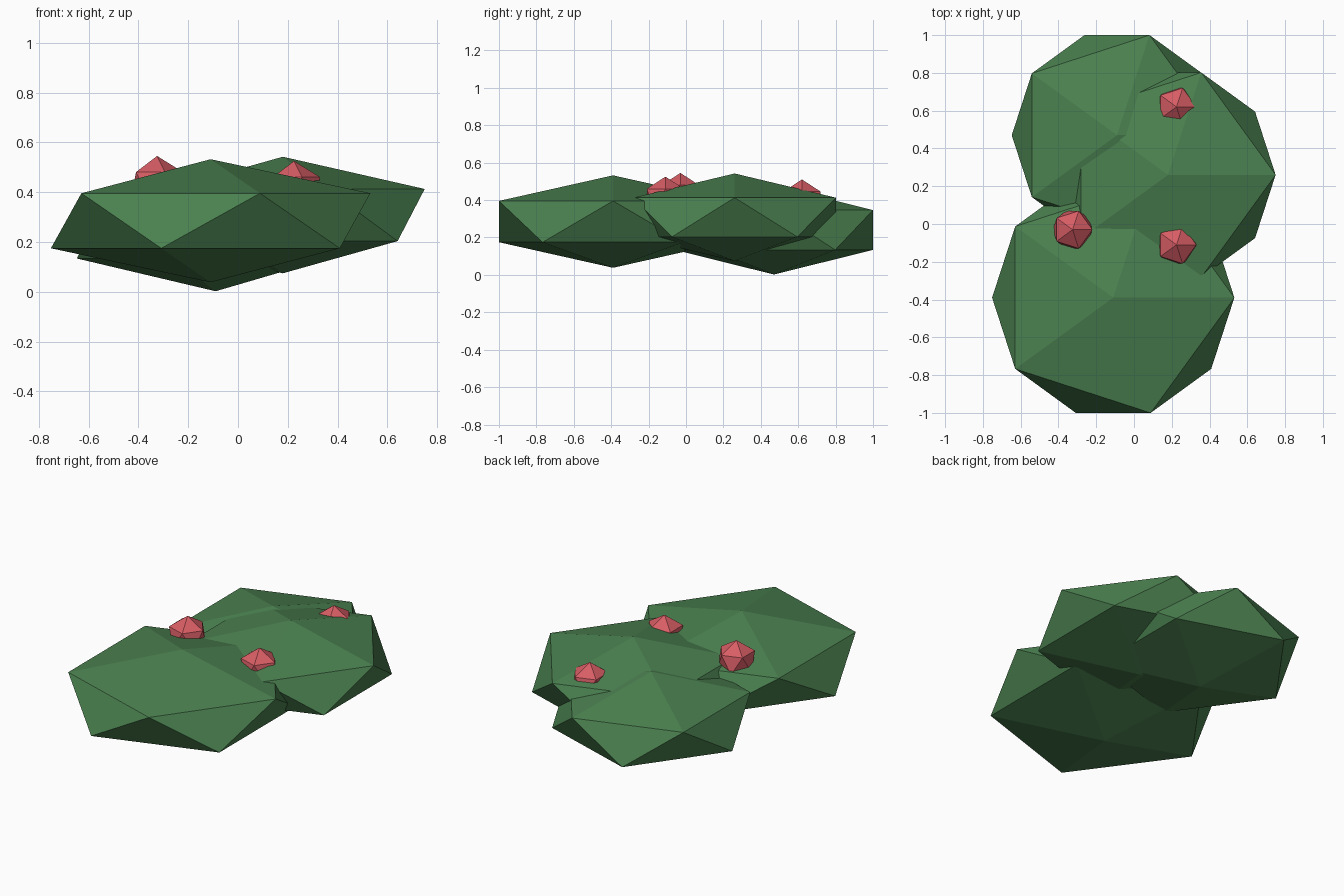
import bpy

if "Cube" in bpy.data.objects:
    bpy.data.objects.remove(bpy.data.objects["Cube"])


def material(name, rgb):
    m = bpy.data.materials.new(name)
    m.diffuse_color = (*rgb, 1)
    m.use_nodes = True
    m.node_tree.nodes["Principled BSDF"].inputs["Base Color"].default_value = m.diffuse_color
    return m


leaf = material("leaf_green", (0.07, 0.22, 0.08))
red = material("berry_red", (0.68, 0.11, 0.13))


def blob(name, centre, rx, rz, mat):
    bpy.ops.mesh.primitive_ico_sphere_add(subdivisions=1, radius=1, location=centre)
    ob = bpy.context.object
    ob.name = name
    ob.scale = (rx, rx, rz)
    bpy.ops.object.transform_apply(location=False, rotation=False, scale=True)
    ob.data.materials.append(mat)


# Three flattened foliage clumps
blob("foliage_front", (-0.11, -0.39, 0.285), 0.717, 0.247, leaf)
blob("foliage_right", (0.18, 0.26, 0.308), 0.637, 0.234, leaf)
blob("foliage_back", (-0.09, 0.47, 0.24), 0.623, 0.238, leaf)

# Berries half sunk into the top
for i, (x, y, top) in enumerate([(-0.325, -0.03, 0.545),
                                 (0.225, -0.11, 0.525),
                                 (0.225, 0.62, 0.51)]):
    blob(f"berry_{i + 1}", (x, y, top - 0.117), 0.117, 0.117, red)
